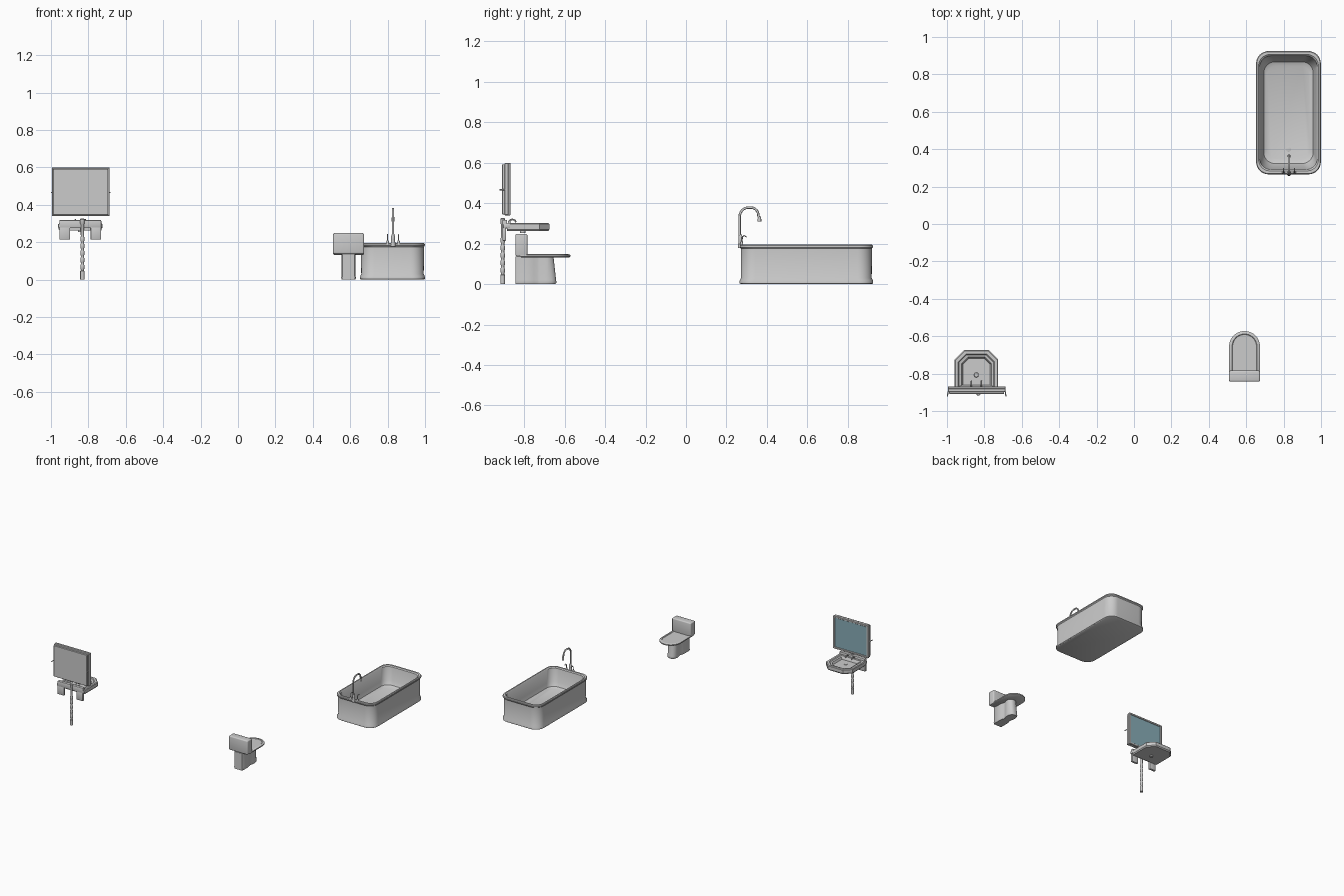
import bpy, bmesh, math
from mathutils import Vector


def finish(name, bm, angle=35):
    bmesh.ops.recalc_face_normals(bm, faces=bm.faces)
    me = bpy.data.meshes.new(name)
    bm.to_mesh(me)
    bm.free()
    ob = bpy.data.objects.new(name, me)
    bpy.context.collection.objects.link(ob)
    bpy.ops.object.select_all(action='DESELECT')
    ob.select_set(True)
    bpy.context.view_layer.objects.active = ob
    bpy.ops.object.shade_smooth_by_angle(angle=math.radians(angle))
    return ob


def loft(name, rings, angle=35):
    """Skin matching closed rings and cap both ends."""
    bm = bmesh.new()
    vs = [[bm.verts.new(p) for p in r] for r in rings]
    n = len(rings[0])
    for a, b in zip(vs, vs[1:]):
        for i in range(n):
            j = (i + 1) % n
            bm.faces.new((a[i], a[j], b[j], b[i]))
    bm.faces.new(vs[0])
    bm.faces.new(vs[-1])
    return finish(name, bm, angle)


def box(name, lo, hi, bevel=0.0, seg=2):
    bm = bmesh.new()
    bmesh.ops.create_cube(bm, size=1)
    for v in bm.verts:
        v.co = [(lo[k] + hi[k]) / 2 + v.co[k] * (hi[k] - lo[k]) for k in range(3)]
    if bevel:
        bmesh.ops.bevel(bm, geom=bm.edges[:], offset=bevel, segments=seg, profile=0.5, affect='EDGES')
    return finish(name, bm)


def lathe(name, x, y, prof, n=16):
    return loft(name, [[(x + r * math.cos(2 * math.pi * i / n), y + r * math.sin(2 * math.pi * i / n), z)
                        for i in range(n)] for r, z in prof])


def tube(name, pts, r):
    cu = bpy.data.curves.new(name, 'CURVE')
    cu.dimensions = '3D'
    cu.bevel_depth = r
    cu.bevel_resolution = 2
    cu.use_fill_caps = True
    sp = cu.splines.new('POLY')
    sp.points.add(len(pts) - 1)
    for p, c in zip(sp.points, pts):
        p.co = (*c, 1)
    ob = bpy.data.objects.new(name, cu)
    bpy.context.collection.objects.link(ob)
    return ob


def round_rect(cx, cy, hx, hy, r, z, n=8):
    out = []
    for q, (sx, sy) in enumerate(((1, 1), (-1, 1), (-1, -1), (1, -1))):
        for i in range(n + 1):
            a = math.pi / 2 * (q + i / n)
            out.append((cx + sx * (hx - r) + r * math.cos(a), cy + sy * (hy - r) + r * math.sin(a), z))
    return out


# bathtub: outer wall, flared foot, rolled rim, hollow inside
TX, TY = 0.826, 0.595
loft("bathtub", [round_rect(TX, TY, *p) for p in (
    (0.168, 0.324, 0.07, 0.0), (0.173, 0.330, 0.07, 0.004), (0.173, 0.330, 0.07, 0.016),
    (0.167, 0.323, 0.07, 0.03), (0.168, 0.324, 0.07, 0.175), (0.173, 0.329, 0.065, 0.182),
    (0.173, 0.329, 0.065, 0.19), (0.169, 0.325, 0.062, 0.195), (0.160, 0.311, 0.06, 0.195),
    (0.154, 0.304, 0.06, 0.188), (0.142, 0.287, 0.06, 0.09), (0.132, 0.272, 0.06, 0.06),
    (0.115, 0.25, 0.05, 0.05))])

# bathtub tap: gooseneck spout, base and two handles
FX, FY = TX + 0.003, 0.262
arc = [(FX, 0.308 - 0.043 * math.cos(math.radians(a)), 0.332 + 0.046 * math.sin(math.radians(a)))
       for a in range(0, 91, 15)]
arc += [(FX, 0.322 + 0.036 * math.sin(math.radians(a)), 0.338 + 0.04 * math.cos(math.radians(a)))
        for a in range(0, 91, 15)]
tube("tub_spout", [(FX, FY + 0.003, 0.19)] + arc + [(FX, 0.363, 0.322)], 0.006)
lathe("tub_spout_tip", FX, 0.363, ((0.009, 0.31), (0.009, 0.322), (0.006, 0.335)))
lathe("tub_spout_base", FX, FY + 0.008, ((0.013, 0.178), (0.013, 0.19), (0.01, 0.215), (0.011, 0.23), (0.006, 0.245)))
for s in (-1, 1):
    hx = FX + s * 0.03
    lathe("tub_handle_base", hx, 0.275, ((0.009, 0.19), (0.007, 0.203), (0.004, 0.21)))
    tube("tub_handle", [(hx, 0.275, 0.205), (hx, 0.278, 0.232), (hx, 0.287, 0.24), (hx, 0.299, 0.233)], 0.003)
lathe("tub_drain", TX, 0.40, ((0.014, 0.048), (0.014, 0.053), (0.009, 0.054)))


# toilet: waisted pedestal, seat, cistern
CX = 0.591


def pedestal(z, front, k):
    half = [(0.033, -0.842), (0.038, -0.836), (0.038, -0.775), (0.035, -0.752), (0.029, -0.735), (0.029, -0.722),
            (0.035, -0.705), (0.037, -0.685), (0.034, front - 0.022), (0.026, front - 0.008), (0.013, front)]
    return [(CX + x * k, y, z) for x, y in half] + [(CX - x * k, y, z) for x, y in reversed(half)]


loft("toilet_pedestal", [pedestal(0, -0.645, 0.95), pedestal(0.008, -0.64, 1.03),
                         pedestal(0.02, -0.642, 1.0), pedestal(0.136, -0.655, 1.0)], 45)


def seat(t, z):
    r = 0.0825 - t
    pts = [(CX - r, -0.82 + t, z), (CX + r, -0.82 + t, z)]
    return pts + [(CX + r * math.cos(math.pi * i / 24), -0.6545 + r * math.sin(math.pi * i / 24), z)
                  for i in range(25)]


loft("toilet_seat", [seat(0.006, 0.132), seat(0.0, 0.136), seat(0.0, 0.144), seat(0.004, 0.147),
                     seat(0.016, 0.148), seat(0.019, 0.145)])
box("toilet_cistern", (0.508, -0.843, 0.137), (0.674, -0.784, 0.248), 0.008, 3)

# wash basin: front corners cut off, stepped hollow
SX = -0.843


def basin(t, c, z, back):
    w, f = 0.117 - t, -0.675 - t
    return [(SX - w, back, z), (SX + w, back, z), (SX + w, f - c, z),
            (SX + w - c, f, z), (SX - w + c, f, z), (SX - w, f - c, z)]


loft("wash_basin", [basin(*p) for p in (
    (0.006, 0.048, 0.262, -0.885), (0.0, 0.05, 0.27, -0.885), (0.0, 0.05, 0.296, -0.885),
    (0.005, 0.048, 0.301, -0.883), (0.02, 0.042, 0.301, -0.868), (0.025, 0.039, 0.295, -0.866),
    (0.037, 0.035, 0.292, -0.864), (0.045, 0.03, 0.276, -0.86))], 20)
box("basin_splashback", (SX - 0.112, -0.908, 0.275), (SX + 0.112, -0.884, 0.318), 0.004)
box("basin_ledge", (SX - 0.119, -0.904, 0.276), (SX + 0.119, -0.868, 0.298), 0.004)
lathe("basin_drain", -0.843, -0.807, ((0.013, 0.253), (0.013, 0.276), (0.011, 0.279), (0.006, 0.279)))
for s in (-1, 1):
    bx = SX + s * 0.083
    box("basin_bracket", (bx - 0.028, -0.908, 0.214), (bx + 0.028, -0.890, 0.285), 0.003)
    tx = SX + s * 0.026
    lathe("basin_tap_base", tx, -0.874, ((0.007, 0.296), (0.006, 0.308), (0.003, 0.314)))
    tube("basin_tap", [(tx, -0.874, 0.305), (tx, -0.870, 0.317), (tx, -0.858, 0.320),
                       (tx, -0.845, 0.316), (tx, -0.840, 0.306)], 0.004)

# ribbed waste pipe behind the basin
prof = [(0.0115, 0.0), (0.0115, 0.045), (0.008, 0.048)]
for i in range(5):
    z = 0.05 + i * 0.037
    prof += [(0.008, z + 0.003), (0.011, z + 0.01), (0.011, z + 0.026), (0.008, z + 0.033)]
prof += [(0.009, 0.24), (0.009, 0.295), (0.012, 0.3), (0.012, 0.322), (0.009, 0.326)]
lathe("waste_pipe", -0.832, -0.906, prof)

# tilting mirror: back panel, frame, glass, side pivots
MX = -0.841
box("mirror_back", (MX - 0.147, -0.909, 0.345), (MX + 0.147, -0.892, 0.592), 0.002, 1)
box("mirror_body", (MX - 0.153, -0.898, 0.340), (MX + 0.153, -0.878, 0.598), 0.003, 1)
for s in (-1, 1):
    x0 = MX + s * 0.147
    box("mirror_frame_side", (x0 - 0.007, -0.88, 0.339), (x0 + 0.007, -0.868, 0.599), 0.002, 1)
    z0 = 0.469 + s * 0.123
    box("mirror_frame_rail", (MX - 0.15, -0.88, z0 - 0.007), (MX + 0.15, -0.868, z0 + 0.007), 0.002, 1)
    xp = MX + s * 0.154
    tube("mirror_pivot", [(xp - s * 0.006, -0.888, 0.466), (xp, -0.9, 0.466), (xp + s * 0.002, -0.922, 0.466)], 0.003)
glass = box("mirror_glass", (MX - 0.141, -0.88, 0.352), (MX + 0.141, -0.873, 0.586))
mat = bpy.data.materials.new("glass_blue")
mat.diffuse_color = (0.25, 0.42, 0.48, 1)
glass.data.materials.append(mat)
